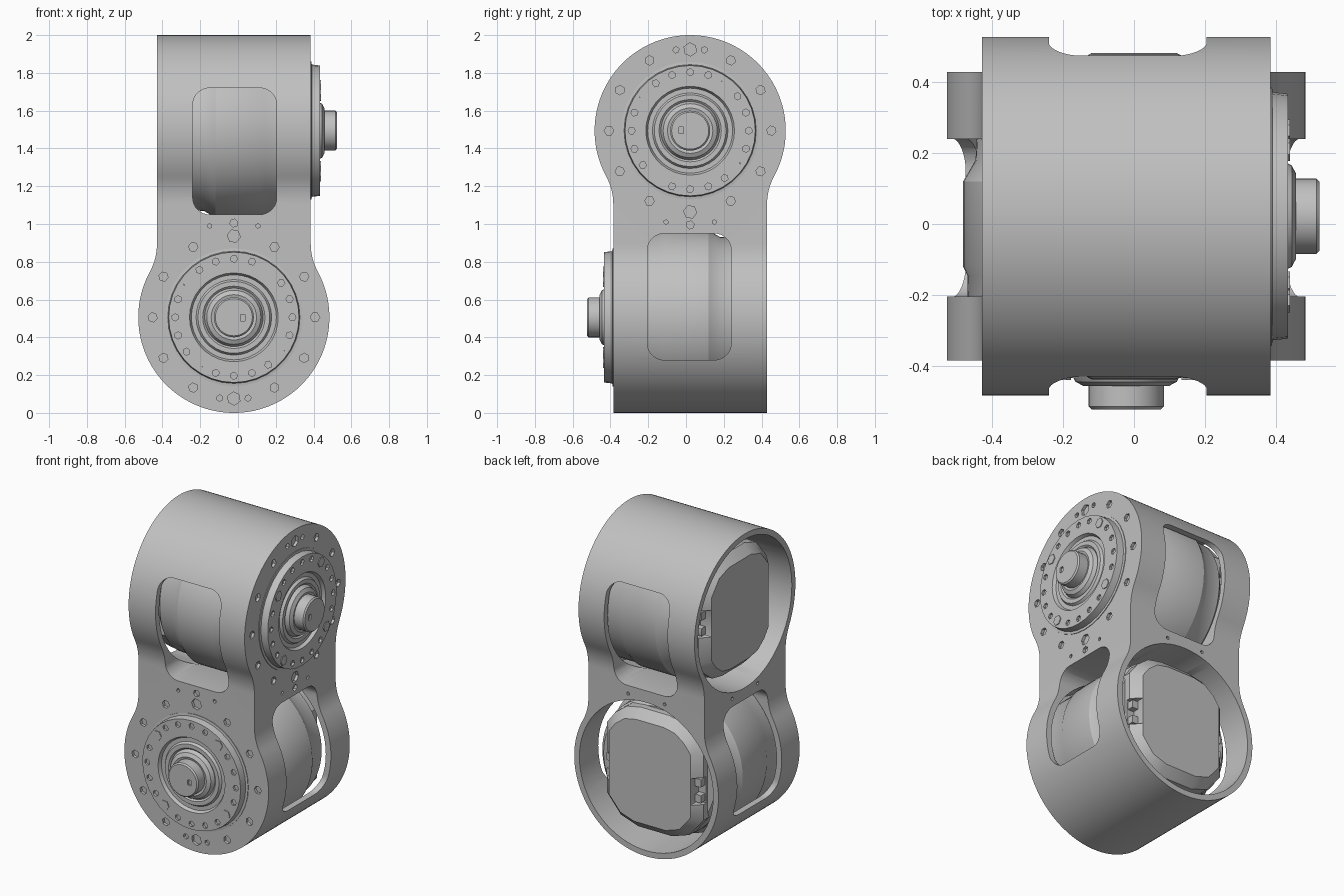
import bpy, bmesh
from math import pi, cos, sin, sqrt, atan2, radians
from mathutils import Matrix, Vector

if "Cube" in bpy.data.objects:
    bpy.data.objects.remove(bpy.data.objects["Cube"], do_unlink=True)

CX, CZ, R = -0.022, 0.506, 0.506      # lower drive axis and shell radius
HALF, FRONT = 0.407, -0.385           # neck half width, bolted face
BACK = FRONT + 2 * HALF               # open face
# The two halves are the same part turned half round about a diagonal axis
FLIP = Matrix.Translation((0, 0, 1)) @ Matrix.Rotation(pi, 4, Vector((1, -1, 0))) @ Matrix.Translation((0, 0, -1))

grey = bpy.data.materials.new("plain_grey")
grey.use_nodes = True
grey.diffuse_color = (0.53, 0.53, 0.53, 1)
grey.node_tree.nodes["Principled BSDF"].inputs["Base Color"].default_value = grey.diffuse_color


def finish(name, bm):
    bmesh.ops.remove_doubles(bm, verts=bm.verts, dist=1e-5)
    bmesh.ops.recalc_face_normals(bm, faces=bm.faces)
    mesh = bpy.data.meshes.new(name)
    bm.to_mesh(mesh)
    bm.free()
    mesh.materials.append(grey)
    ob = bpy.data.objects.new(name, mesh)
    bpy.context.collection.objects.link(ob)
    return ob


def add_prism(bm, pts, y0, y1):
    face = bm.faces.new([bm.verts.new((x, y0, z)) for x, z in pts])
    out = bmesh.ops.extrude_face_region(bm, geom=[face])
    moved = [v for v in out["geom"] if isinstance(v, bmesh.types.BMVert)]
    bmesh.ops.translate(bm, verts=moved, vec=(0, y1 - y0, 0))


def prism(name, pts, y0, y1):
    bm = bmesh.new()
    add_prism(bm, pts, y0, y1)
    return finish(name, bm)


def ring(r, n, x=CX, z=CZ, start=0.0):
    return [(x + r * cos(start + 2 * pi * i / n), z + r * sin(start + 2 * pi * i / n)) for i in range(n)]


def rounded_rect(x0, x1, z0, z1, r, n=8):
    pts = []
    for k, (x, z) in enumerate([(x1 - r, z1 - r), (x0 + r, z1 - r), (x0 + r, z0 + r), (x1 - r, z0 + r)]):
        pts += [(x + r * cos(pi / 2 * (k + i / n)), z + r * sin(pi / 2 * (k + i / n))) for i in range(n + 1)]
    return pts


def lathe(name, profile, n):
    bm = bmesh.new()
    verts = [bm.verts.new((r, y, 0)) for r, y in profile]
    edges = [bm.edges.new(e) for e in zip(verts, verts[1:])]
    bmesh.ops.spin(bm, geom=verts + edges, cent=(0, 0, 0), axis=(0, 1, 0), angle=2 * pi, steps=n)
    bmesh.ops.translate(bm, verts=bm.verts, vec=(CX, 0, CZ))
    return finish(name, bm)


def flipped(ob, name):
    mesh = ob.data.copy()
    mesh.transform(FLIP)
    mesh.name = name
    copy = bpy.data.objects.new(name, mesh)
    bpy.context.collection.objects.link(copy)
    return copy


def carve(ob, cutters, operation="DIFFERENCE"):
    for c in cutters:
        mod = ob.modifiers.new("carve", "BOOLEAN")
        mod.operation, mod.object, mod.solver = operation, c, "EXACT"
    bpy.context.view_layer.update()
    graph = bpy.context.evaluated_depsgraph_get()
    mesh = bpy.data.meshes.new_from_object(ob.evaluated_get(graph))
    ob.modifiers.clear()
    ob.data = mesh
    for c in cutters:
        bpy.data.objects.remove(c, do_unlink=True)


def smooth(ob):
    bpy.ops.object.select_all(action="DESELECT")
    ob.select_set(True)
    bpy.context.view_layer.objects.active = ob
    bpy.ops.object.shade_smooth_by_angle(angle=radians(30))


# Shell outline: round end, concave fillets, straight neck
fillet = 0.31
rise = sqrt((R + fillet) ** 2 - (HALF + fillet) ** 2)
top_angle = atan2(rise, HALF + fillet)
side = []
for i in range(41):
    a = -pi / 2 + (top_angle + pi / 2) * i / 40
    side.append((R * cos(a), CZ + R * sin(a)))
for i in range(1, 9):
    a = pi + top_angle * (1 - i / 8)
    side.append((HALF + fillet + fillet * cos(a), CZ + rise + fillet * sin(a)))
side.append((HALF, 2.2))
outline = [(CX + x, z) for x, z in side] + [(CX - x, z) for x, z in reversed(side[1:])]

# Housing: two outlines crossing at right angles
housing = prism("housing", outline, -0.9, 0.9)
carve(housing, [flipped(housing, "cross_outline")], "INTERSECT")

# Bores open at one end, side windows, bolt recesses
bore = prism("bore_cutter", ring(0.47, 72), FRONT + 0.045, 0.9)
window = prism("window_cutter", rounded_rect(-0.205, 0.24, 0.28, 0.95, 0.09), -0.9, 0.9)
window.data.transform(Matrix.Rotation(pi / 2, 4, "Z"))

bm = bmesh.new()
spots = []
for i, (x, z) in enumerate(ring(0.43, 12)):
    spots.append((x, z, 0.035 if i in (3, 9) else 0.025))
for s in (-1, 1):
    spots += [(CX + s * 0.075, CZ - 0.428, 0.017), (CX + s * 0.128, 0.99, 0.012)]
    add_prism(bm, ring(0.011, 6, CX + s * 0.128, 0.998), BACK - 0.02, BACK + 0.05)
spots.append((CX, 1.005, 0.022))
for k, (x, z, r) in enumerate(spots):
    add_prism(bm, ring(r, 6, x, z, k), FRONT - 0.05, FRONT + 0.018)
bolts = finish("bolt_cutter", bm)
cutters = [bore, window, bolts]
carve(housing, cutters + [flipped(c, "upper_cutter") for c in cutters])
smooth(housing)

# Output flange with stepped hub and shaft
steps = [(0, -0.02), (0.365, -0.02), (0.365, 0.004), (0.35, 0.006), (0.345, 0.05), (0.235, 0.05),
         (0.225, 0.03), (0.2, 0.03), (0.19, 0.045), (0.165, 0.045), (0.155, 0.036), (0.143, 0.06),
         (0.12, 0.072), (0.106, 0.068), (0.106, 0.13), (0.098, 0.138), (0, 0.138)]
flange = lathe("lower_flange", [(r, FRONT - h) for r, h in steps], 36)
bm = bmesh.new()
for k, (x, z) in enumerate(ring(0.31, 20)):
    add_prism(bm, ring(0.019, 6, x, z, k), FRONT - 0.1, FRONT - 0.036)
add_prism(bm, rounded_rect(CX + 0.035, CX + 0.06, CZ - 0.02, CZ + 0.015, 0.005, 2), FRONT - 0.2, FRONT - 0.126)
carve(flange, [finish("flange_hole_cutter", bm)])

# Larger screws on the flange
bm = bmesh.new()
for k, (x, z) in enumerate(ring(0.305, 4, start=radians(52))):
    add_prism(bm, ring(0.032, 6, x, z, k), FRONT - 0.055, FRONT - 0.04)
screws = finish("lower_flange_screws", bm)

# Motor drum filling the bore, with a narrower rear section
drum = lathe("lower_motor_drum", [(0, -0.335), (0.445, -0.335), (0.448, -0.145), (0.46, -0.12), (0.46, 0.12),
                                  (0.425, 0.18), (0.42, 0.27), (0.39, 0.3), (0, 0.3)], 64)

# Motor end cover: clipped block with a wide chamfered rim and connector notches
right = [(0.12, -0.38), (0.24, -0.34), (0.34, -0.22), (0.34, 0.22), (0.28, 0.3), (0.2, 0.36), (0.1, 0.38)]
cover_pts = [(CX + x, CZ + z) for x, z in right] + [(CX - x, CZ + z) for x, z in reversed(right)]
bm = bmesh.new()
add_prism(bm, cover_pts, 0.2, 0.395)
rim = [e for e in bm.edges if all(v.co.y > 0.3 for v in e.verts)]
bmesh.ops.bevel(bm, geom=rim, offset=0.055, segments=1, affect="EDGES")
cover = finish("lower_motor_cover", bm)
bm = bmesh.new()
for s in (-1, 1):
    x = CX + s * 0.325
    add_prism(bm, rounded_rect(x - 0.04, x + 0.04, CZ - 0.12, CZ + 0.05, 0.008, 2), 0.315, 0.5)
carve(cover, [finish("notch_cutter", bm)])

# Connector sockets in the notches
bm = bmesh.new()
for s in (-1, 1):
    for z in (-0.085, 0.015):
        x = CX + s * 0.31
        add_prism(bm, rounded_rect(x - 0.022, x + 0.022, CZ + z - 0.025, CZ + z + 0.025, 0.005, 2), 0.3, 0.355)
sockets = finish("lower_motor_sockets", bm)

# Repeat the whole drive in the upper bore
for ob in (flange, screws, drum, cover, sockets):
    smooth(ob)
    flipped(ob, ob.name.replace("lower", "upper"))
